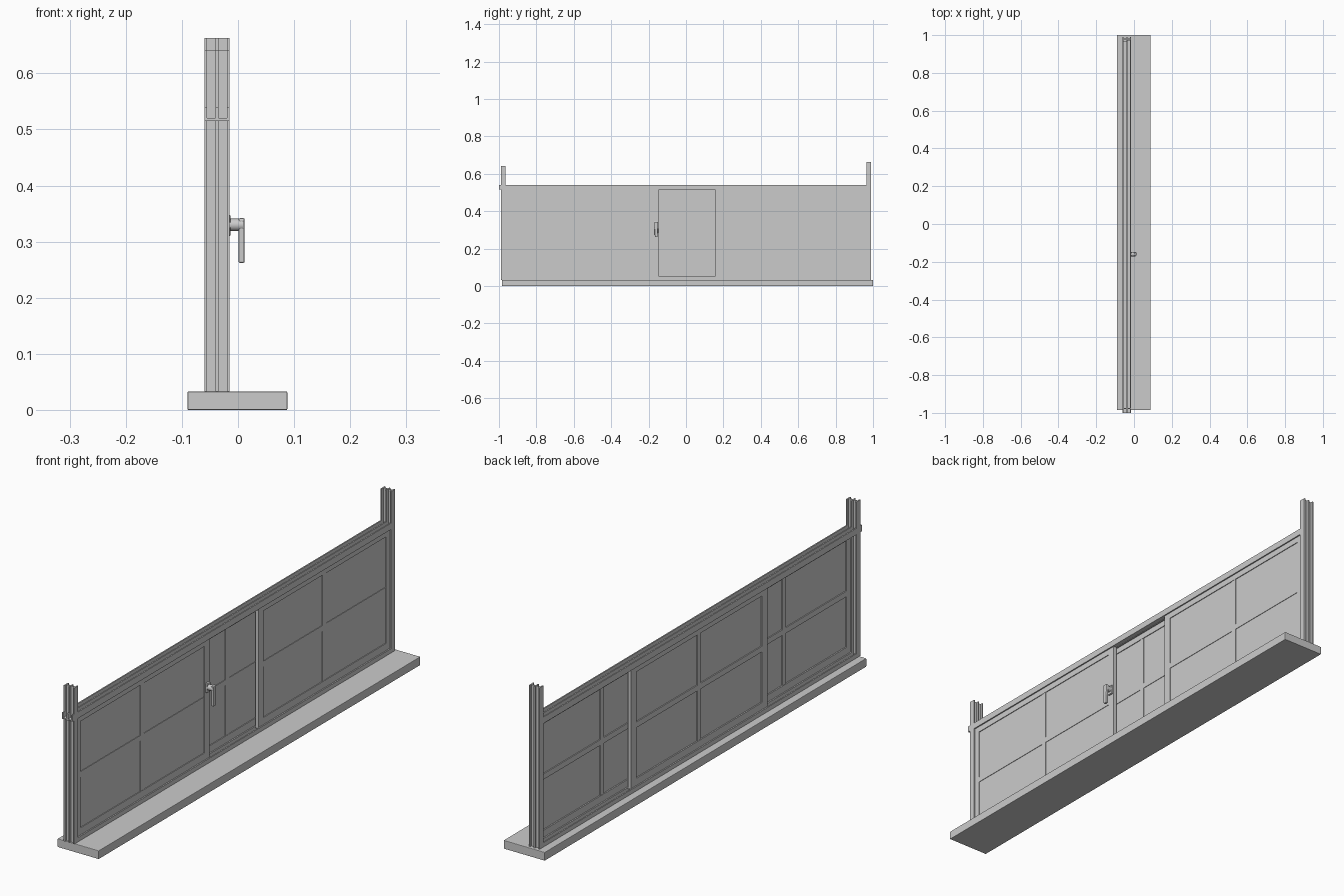
import bpy, bmesh, math
from mathutils import Vector

if "Cube" in bpy.data.objects:
    bpy.data.objects.remove(bpy.data.objects["Cube"])


def build(name, boxes, bevel=0.0):
    """One object made of axis-aligned boxes (x0, x1, y0, y1, z0, z1)."""
    bm = bmesh.new()
    for x0, x1, y0, y1, z0, z1 in boxes:
        verts = bmesh.ops.create_cube(bm, size=1)['verts']
        for v in verts:
            v.co = Vector(((x0 + x1) / 2 + v.co.x * (x1 - x0),
                           (y0 + y1) / 2 + v.co.y * (y1 - y0),
                           (z0 + z1) / 2 + v.co.z * (z1 - z0)))
    mesh = bpy.data.meshes.new(name)
    bm.to_mesh(mesh)
    bm.free()
    ob = bpy.data.objects.new(name, mesh)
    bpy.context.collection.objects.link(ob)
    if bevel:
        mod = ob.modifiers.new("bevel", 'BEVEL')
        mod.width = bevel
        mod.segments = 2
    return ob


# three flanges forming two sliding channels
FINS = [(-0.060, -0.055), (-0.040, -0.035), (-0.020, -0.015)]
X0, X1 = -0.060, -0.015


def track(name, y0, y1, z0, z1, web):
    """Flanges plus a connecting web (y0, y1, z0, z1)."""
    boxes = [(a, b, y0, y1, z0, z1) for a, b in FINS]
    boxes += [(a[1], b[0], *web) for a, b in zip(FINS, FINS[1:])]
    return build(name, boxes)


def sash(name, x0, x1, y0, y1, z0=0.045, z1=0.525, f=0.032, m=0.011):
    """Sash frame, pane and crossed glazing bars."""
    ym, zm = (y0 + y1) / 2, 0.285
    a, b, c, d = y0 + f, y1 - f, z0 + f, z1 - f
    build(name + "_frame", [(x0, x1, y0, a, z0, z1), (x0, x1, b, y1, z0, z1),
                            (x0, x1, a, b, z0, c), (x0, x1, a, b, d, z1)])
    build(name + "_pane", [(x0 + 0.005, x1 - 0.003, a, b, c, d)])
    g0, g1 = x0 + 0.001, x1 - 0.001
    build(name + "_bars", [(g0, g1, ym - m, ym + m, c, d),
                           (g0, g1, a, ym - m, zm - m, zm + m),
                           (g0, g1, ym + m, b, zm - m, zm + m)])


# sill
build("sill", [(-0.09, 0.088, -0.985, 1.0, 0.0, 0.033)], bevel=0.002)

# jambs and rails
track("near_jamb", -0.99, -0.965, 0.033, 0.642, (-0.98, -0.975, 0.033, 0.642))
track("far_jamb", 0.965, 0.99, 0.033, 0.663, (0.977, 0.982, 0.033, 0.663))
track("top_rail", -1.0, 0.967, 0.515, 0.54, (-1.0, 0.967, 0.516, 0.52))
track("bottom_rail", -0.966, 0.966, 0.033, 0.05, (-0.966, 0.966, 0.033, 0.037))

# sliding sashes: outer pair in the inner channel, middle one behind
sash("near_sash", -0.034, -0.021, -0.975, -0.145)
sash("far_sash", -0.034, -0.021, 0.155, 0.975)
sash("middle_sash", -0.054, -0.041, -0.425, 0.415)

# handle: backplate, round neck and lever
HY = -0.16
build("handle_plate", [(-0.022, -0.013, HY - 0.011, HY + 0.011, 0.31, 0.348)], bevel=0.003)
bpy.ops.mesh.primitive_cylinder_add(vertices=24, radius=0.011, depth=0.025,
                                    location=(-0.004, HY, 0.33),
                                    rotation=(0, math.pi / 2, 0))
bpy.context.object.name = "handle_neck"
bpy.ops.object.shade_smooth_by_angle()

lever = build("handle_lever", [(0.001, 0.012, HY - 0.009, HY + 0.011, 0.262, 0.342)], bevel=0.003)
for v in lever.data.vertices:
    if v.co.z < 0.3:
        v.co.y = HY + (v.co.y - HY) * 0.75
